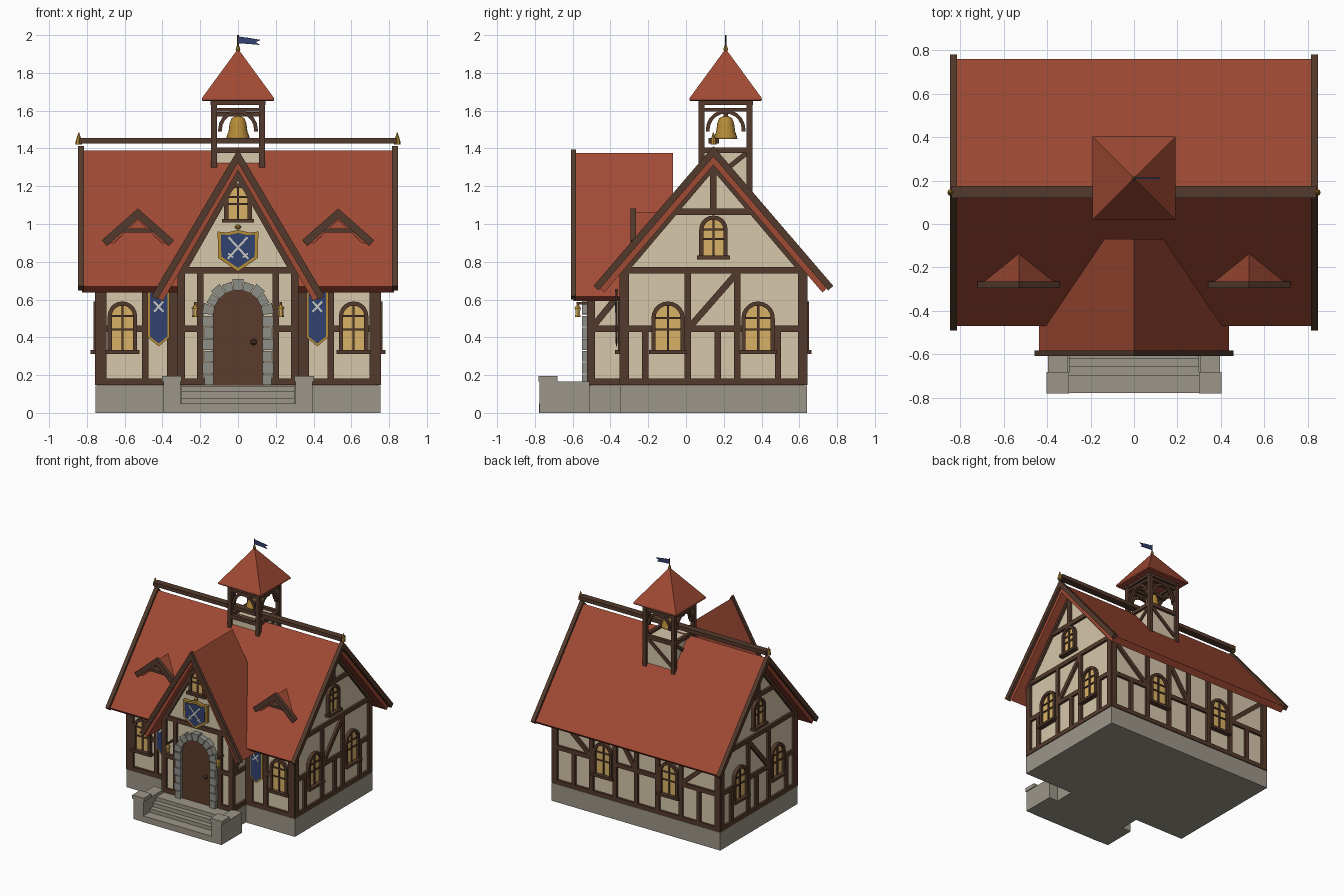
import bpy, bmesh, math
from mathutils import Matrix, Vector

def srgb(r, g, b):
    return tuple(((c / 255 + 0.055) / 1.055) ** 2.4 for c in (r, g, b)) + (1,)

MATS = {}
for n, c in {"roof_red": (160, 74, 52), "plaster": (214, 199, 170), "timber": (84, 58, 44),
             "stone": (156, 150, 137), "arch_stone": (143, 143, 137), "gold": (182, 140, 56),
             "blue": (50, 66, 112), "amber_glass": (218, 178, 102), "silver": (200, 200, 196),
             "door_brown": (92, 60, 44)}.items():
    MATS[n] = bpy.data.materials.new(n)
    MATS[n].diffuse_color = srgb(*c)

def finish(name, mat, bm, smooth=False):
    bmesh.ops.recalc_face_normals(bm, faces=bm.faces)
    me = bpy.data.meshes.new(name)
    for f in bm.faces:
        f.smooth = smooth
    bm.to_mesh(me)
    bm.free()
    me.materials.append(MATS[mat])
    ob = bpy.data.objects.new(name, me)
    bpy.context.collection.objects.link(ob)
    return ob

def frame(origin, u, out):
    """Wall frame: u runs along the wall, z is up, out points away from it."""
    m = Matrix((u, (0, 0, 1), out)).transposed().to_4x4()
    m.translation = origin
    return m

def prism(name, mat, polys, F, d0, d1):
    bm = bmesh.new()
    for pts in polys:
        a = [bm.verts.new(F @ Vector((p[0], p[1], d0))) for p in pts]
        b = [bm.verts.new(F @ Vector((p[0], p[1], d1))) for p in pts]
        bm.faces.new(a)
        bm.faces.new(b[::-1])
        for i in range(len(a)):
            j = (i + 1) % len(a)
            bm.faces.new((a[i], a[j], b[j], b[i]))
    return finish(name, mat, bm)

def rect(u0, u1, z0, z1):
    return [(u0, z0), (u1, z0), (u1, z1), (u0, z1)]

def strip(u0, z0, u1, z1, w=0.034):
    d = Vector((u1 - u0, z1 - z0)).normalized() * w / 2
    return [(u0 - d.y, z0 + d.x), (u1 - d.y, z1 + d.x), (u1 + d.y, z1 - d.x), (u0 + d.y, z0 - d.x)]

def arch(c, hw, z0, spring, n=10):
    top = [(c + hw * math.cos(math.pi * i / n), spring + hw * math.sin(math.pi * i / n)) for i in range(n + 1)]
    return [(c + hw, z0)] + top + [(c - hw, z0)]

def chevron(c, zt, half, zl, t):
    """Gable-shaped band: apex zt, eaves at c +- half, zl, thickness t."""
    L = math.hypot(half, zt - zl)
    dx, dz = (zt - zl) / L * t, half / L * t
    return [(c - half, zl), (c, zt), (c + half, zl), (c + half - dx, zl - dz),
            (c, zt - t * L / half), (c - half + dx, zl - dz)]

FRONT = frame((0, 0, 0), (1, 0, 0), (0, -1, 0))
SIDE = frame((0, 0, 0), (0, 1, 0), (1, 0, 0))

def box(name, mat, x0, x1, y0, y1, z0, z1):
    return prism(name, mat, [rect(x0, x1, z0, z1)], FRONT, -y1, -y0)

def lathe(name, mat, prof, c, n=16, smooth=False):
    bm = bmesh.new()
    rings = [[bm.verts.new((c[0] + r * math.cos(2 * math.pi * i / n), c[1] + r * math.sin(2 * math.pi * i / n), z))
              for i in range(n)] for r, z in prof]
    for a, b in zip(rings, rings[1:]):
        for i in range(n):
            bm.faces.new((a[i], a[(i + 1) % n], b[(i + 1) % n], b[i]))
    bm.faces.new(rings[0])
    bm.faces.new(rings[-1])
    return finish(name, mat, bm, smooth)

def window(name, F, c, z0, z1, hw):
    sp, g = z1 - hw, hw - 0.022
    mid = z0 + (z1 - z0) * 0.45
    prism(name + "_glass", "amber_glass", [arch(c, hw - 0.01, z0, sp)], F, -0.01, 0.008)
    prism(name + "_frame", "timber", [arch(c, hw, z0, sp) + arch(c, g, z0, sp)[::-1]], F, -0.01, 0.026)
    prism(name + "_bars", "timber", [rect(c - 0.006, c + 0.006, z0, z1 - 0.01), rect(c - g, c + g, mid - 0.005, mid + 0.005),
                                     rect(c - g, c + g, sp - 0.005, sp + 0.005)], F, 0, 0.016)
    prism(name + "_sill", "timber", [rect(c - hw - 0.012, c + hw + 0.012, z0 - 0.008, z0 + 0.012)], F, 0, 0.04)

def timbers(name, F, lines):
    prism(name, "timber", [strip(*l) for l in lines], F, -0.01, 0.018)

# Stone base
box("main_foundation", "stone", -0.755, 0.755, -0.35, 0.64, 0, 0.145)
box("porch_foundation", "stone", -0.315, 0.315, -0.52, -0.3, 0, 0.144)

# Steps and their side walls
for i, (y, z, w) in enumerate([(-0.78, 0.05, 0.32), (-0.70, 0.08, 0.3), (-0.66, 0.113, 0.3), (-0.62, 0.143, 0.3)]):
    box("step", "stone", -w, w, y + 0.002, -0.51, 0, z)
for s in (-1, 1):
    a, b = sorted((s * 0.305, s * 0.395))
    box("step_wall", "stone", a, b, -0.775, -0.51, 0, 0.165)
    box("step_wall_cap", "stone", a - 0.007, b + 0.007, -0.78, -0.68, 0.165, 0.195)

# Plaster bodies
prism("main_walls", "plaster", [[(-0.335, 0.14), (0.625, 0.14), (0.625, 0.77), (0.145, 1.34), (-0.335, 0.77)]], SIDE, -0.74, 0.74)
prism("porch_walls", "plaster", [[(-0.3, 0.14), (0.3, 0.14), (0.3, 0.77), (0, 1.3), (-0.3, 0.77)]], FRONT, 0.25, 0.505)

# Main roof, gable boards, ridge beam
prism("main_roof", "roof_red", [chevron(0.145, 1.39, 0.615, 0.67, 0.05)], SIDE, -0.825, 0.825)
box("ridge_beam", "timber", -0.84, 0.84, 0.12, 0.175, 1.425, 1.455)
for s in (-1, 1):
    prism("main_gable_board", "timber", [chevron(0.145, 1.412, 0.635, 0.672, 0.036)], SIDE, s * 0.815, s * 0.847)
    lathe("ridge_finial", "gold", [(0.016, 1.42), (0.016, 1.44), (0.002, 1.485)], (s * 0.843, 0.145), 8)

# Porch roof and boards
prism("porch_roof", "roof_red", [chevron(0, 1.375, 0.437, 0.615, 0.045)], FRONT, 0.07, 0.595)
prism("porch_gable_board", "timber", [chevron(0, 1.395, 0.458, 0.618, 0.036)], FRONT, 0.582, 0.608)

# Decorative dormers on the front slope
for s in (-1, 1):
    prism("dormer_roof", "roof_red", [chevron(s * 0.53, 1.06, 0.17, 0.9, 0.03)], FRONT, 0.13, 0.275)
    prism("dormer_board", "timber", [chevron(s * 0.53, 1.082, 0.19, 0.915, 0.04)], FRONT, 0.265, 0.295)
    prism("dormer_collar", "timber", [rect(s * 0.53 - 0.09, s * 0.53 + 0.09, 0.955, 0.975)], FRONT, 0.2, 0.28)

# Gable side walls
for s, n in ((-1, "left"), (1, "right")):
    F = frame((s * 0.74, 0, 0), (0, 1, 0), (s, 0, 0))
    timbers(n + "_timbers", F, [
        (-0.345, 0.165, 0.635, 0.165), (-0.345, 0.755, 0.635, 0.755),
        (-0.345, 0.445, -0.18, 0.445), (-0.01, 0.445, 0.295, 0.445), (0.465, 0.445, 0.635, 0.445),
        (-0.325, 0.15, -0.325, 0.77, 0.045), (0.615, 0.15, 0.615, 0.77, 0.045), (0.01, 0.15, 0.01, 0.77),
        (0.272, 0.15, 0.272, 0.77), (-0.215, 0.15, -0.215, 0.445), (0.167, 0.15, 0.167, 0.445),
        (0.487, 0.15, 0.487, 0.445), (0.02, 0.455, 0.265, 0.735),
        (-0.1, 1.065, 0.39, 1.065), (0.145, 1.065, 0.145, 1.33)])
    prism(n + "_rafters", "timber", [chevron(0.145, 1.335, 0.5, 0.745, 0.035)], F, -0.01, 0.02)
    window(n + "_window", F, -0.095, 0.32, 0.59, 0.088)
    window(n + "_window", F, 0.382, 0.32, 0.59, 0.088)
    window(n + "_gable_window", F, 0.145, 0.82, 1.045, 0.075)

# Front wings beside the porch, with banners
for s, n in ((-1, "left"), (1, "right")):
    F = frame((0, -0.335, 0), (s, 0, 0), (0, -1, 0))
    timbers(n + "_front_timbers", F, [
        (0.3, 0.165, 0.755, 0.165), (0.3, 0.73, 0.755, 0.73), (0.725, 0.15, 0.725, 0.74, 0.06),
        (0.49, 0.15, 0.49, 0.74), (0.345, 0.15, 0.345, 0.74, 0.06), (0.32, 0.445, 0.54, 0.445), (0.68, 0.445, 0.755, 0.445)])
    window(n + "_front_window", F, 0.612, 0.32, 0.59, 0.078)
    prism("banner_border", "gold", [[(0.362, 0.645), (0.478, 0.645), (0.478, 0.4), (0.42, 0.352), (0.362, 0.4)]], F, 0.03, 0.036)
    prism("banner_cloth", "blue", [[(0.373, 0.645), (0.467, 0.645), (0.467, 0.406), (0.42, 0.367), (0.373, 0.406)]], F, 0.028, 0.039)
    prism("banner_emblem", "silver", [strip(0.395, 0.535, 0.445, 0.59, 0.011), strip(0.445, 0.535, 0.395, 0.59, 0.011)], F, 0.039, 0.042)
    prism("banner_rod", "timber", [rect(0.352, 0.488, 0.64, 0.655)], F, 0.025, 0.042)
    # Porch side wall
    P = frame((s * 0.3, 0, 0), (0, 1, 0), (s, 0, 0))
    timbers(n + "_porch_side_timbers", P, [(-0.52, 0.165, -0.33, 0.165), (-0.52, 0.445, -0.33, 0.445), (-0.503, 0.15, -0.503, 0.75, 0.04),
                                           (-0.49, 0.46, -0.36, 0.62), (-0.52, 0.735, -0.33, 0.735)])

# Back wall
B = frame((0, 0.625, 0), (1, 0, 0), (0, 1, 0))
back = [(-0.755, 0.165, 0.755, 0.165), (-0.755, 0.73, 0.755, 0.73), (0, 0.15, 0, 0.74), (-0.205, 0.445, 0.205, 0.445)]
for s in (-1, 1):
    back += [(s * 0.73, 0.15, s * 0.73, 0.74, 0.05), (s * 0.4, 0.15, s * 0.4, 0.74), (s * 0.19, 0.15, s * 0.19, 0.74),
             (s * 0.56, 0.15, s * 0.56, 0.445), (s * 0.38, 0.445, s * 0.75, 0.445), (s * 0.415, 0.46, s * 0.71, 0.715)]
    window("back_window", B, s * 0.295, 0.32, 0.59, 0.085)
timbers("back_timbers", B, back + [(0.01, 0.46, 0.18, 0.715)])

# Porch front timbers and gable window
P = frame((0, -0.505, 0), (1, 0, 0), (0, -1, 0))
lines = [(-0.32, 0.755, 0.32, 0.755)]
for s in (-1, 1):
    lines += [(s * 0.3, 0.15, s * 0.3, 0.76, 0.04), (s * 0.2, 0.15, s * 0.2, 0.75), (s * 0.17, 0.165, s * 0.315, 0.165), (s * 0.2, 0.445, s * 0.3, 0.445)]
timbers("porch_front_timbers", P, lines)
prism("porch_rafters", "timber", [chevron(0, 1.3, 0.31, 0.755, 0.035)], P, -0.01, 0.02)
window("porch_gable_window", P, 0, 1.015, 1.215, 0.073)

# Door with stone arch
prism("door", "door_brown", [arch(0, 0.135, 0.145, 0.52, 14)], P, -0.01, 0.02)
lathe("door_knob", "timber", [(0.008, 0.36), (0.016, 0.367), (0.016, 0.383), (0.008, 0.39)], (0.083, -0.532), 8)
stones = []
for s in (-1, 1):
    for i in range(6):
        w = 0.187 if i % 2 else 0.178
        stones.append(rect(s * 0.13, s * w, 0.147 + i * 0.062, 0.204 + i * 0.062))
for i in range(9):
    a0, a1 = math.pi * (i + 0.04) / 9, math.pi * (i + 0.96) / 9
    r = 0.178 if i % 2 else 0.19
    stones.append([(q * math.cos(a), 0.52 + q * math.sin(a)) for q, a in ((0.13, a0), (r, a0), (r, a1), (0.13, a1))])
prism("door_arch_stones", "arch_stone", stones, P, 0, 0.045)

# Shield with crossed swords
for n, m, k, d in (("shield_border", "gold", 1, 0.045), ("shield_field", "blue", 0.84, 0.049)):
    prism(n, m, [[(x * k, 0.87 + (z - 0.87) * k) for x, z in
                  ((-0.108, 0.96), (-0.06, 0.955), (0, 0.968), (0.06, 0.955), (0.108, 0.96), (0.105, 0.82), (0, 0.748), (-0.105, 0.82))]], P, 0.018, d)
prism("crossed_swords", "silver", [q for s in (-1, 1) for q in
      (strip(s * 0.055, 0.815, -s * 0.05, 0.93, 0.011), strip(s * 0.025, 0.822, s * 0.052, 0.845, 0.008))], P, 0.049, 0.053)
lathe("shield_knob", "gold", [(0.006, 0.97), (0.015, 0.978), (0.015, 0.99), (0.006, 0.998)], (0, -0.535), 10)

# Lanterns
for s in (-1, 1):
    c = (s * 0.226, -0.573)
    box("lantern_bracket", "timber", c[0] - 0.006, c[0] + 0.006, -0.58, -0.51, 0.575, 0.587)
    lathe("lantern_cap", "gold", [(0.022, 0.553), (0.004, 0.575)], c, 6)
    lathe("lantern_glass", "amber_glass", [(0.013, 0.515), (0.016, 0.553)], c, 6)
    lathe("lantern_base", "gold", [(0.017, 0.507), (0.017, 0.517)], c, 6)

# Bell tower
T = 0.21
box("tower_base", "plaster", -0.122, 0.122, T - 0.122, T + 0.122, 1.1, 1.385)
for sx in (-1, 1):
    for sy in (-1, 1):
        x, y = sx * 0.127, T + sy * 0.127
        box("tower_post", "timber", x - 0.016, x + 0.016, y - 0.016, y + 0.016, 1.15, 1.65)
for u, o in (((1, 0, 0), (0, -1, 0)), ((1, 0, 0), (0, 1, 0)), ((0, 1, 0), (1, 0, 0)), ((0, 1, 0), (-1, 0, 0))):
    F = frame((0, T, 0), u, o)
    prism("tower_rails", "timber", [rect(-0.14, 0.14, 1.375, 1.405), rect(-0.14, 0.14, 1.595, 1.615), rect(-0.145, 0.145, 1.63, 1.652)], F, 0.112, 0.14)
    prism("tower_arch", "timber", [arch(0, 0.105, 1.49, 1.5) + arch(0, 0.085, 1.49, 1.5)[::-1]], F, 0.115, 0.138)
    if o[1] >= 0:
        prism("tower_brace", "timber", [strip(-0.11, 1.2, 0.11, 1.375, 0.026)], F, 0.11, 0.132)
h = math.sqrt(2)
roof = lathe("tower_roof", "roof_red", [(0.185 * h, 1.65), (0.192 * h, 1.656), (0.19 * h, 1.668), (0.003, 1.925)], (0, 0), 4)
roof.rotation_euler.z = math.pi / 4
roof.location.y = T
box("bell_hanger", "timber", -0.13, 0.13, T - 0.012, T + 0.012, 1.57, 1.592)
lathe("bell", "gold", [(0.062, 1.45), (0.06, 1.462), (0.05, 1.49), (0.044, 1.535), (0.034, 1.56), (0.012, 1.572)], (0, T), 20, True)
lathe("tower_finial", "gold", [(0.007, 1.91), (0.012, 1.925), (0.006, 1.945)], (0, T), 8)
lathe("flag_pole", "timber", [(0.005, 1.93), (0.004, 2.0)], (0, T), 6)
prism("flag", "blue", [[(0, 1.993), (0.06, 1.985), (0.12, 1.975), (0.095, 1.963), (0.115, 1.948), (0.06, 1.953), (0, 1.957)]], FRONT, -T - 0.003, -T + 0.003)
